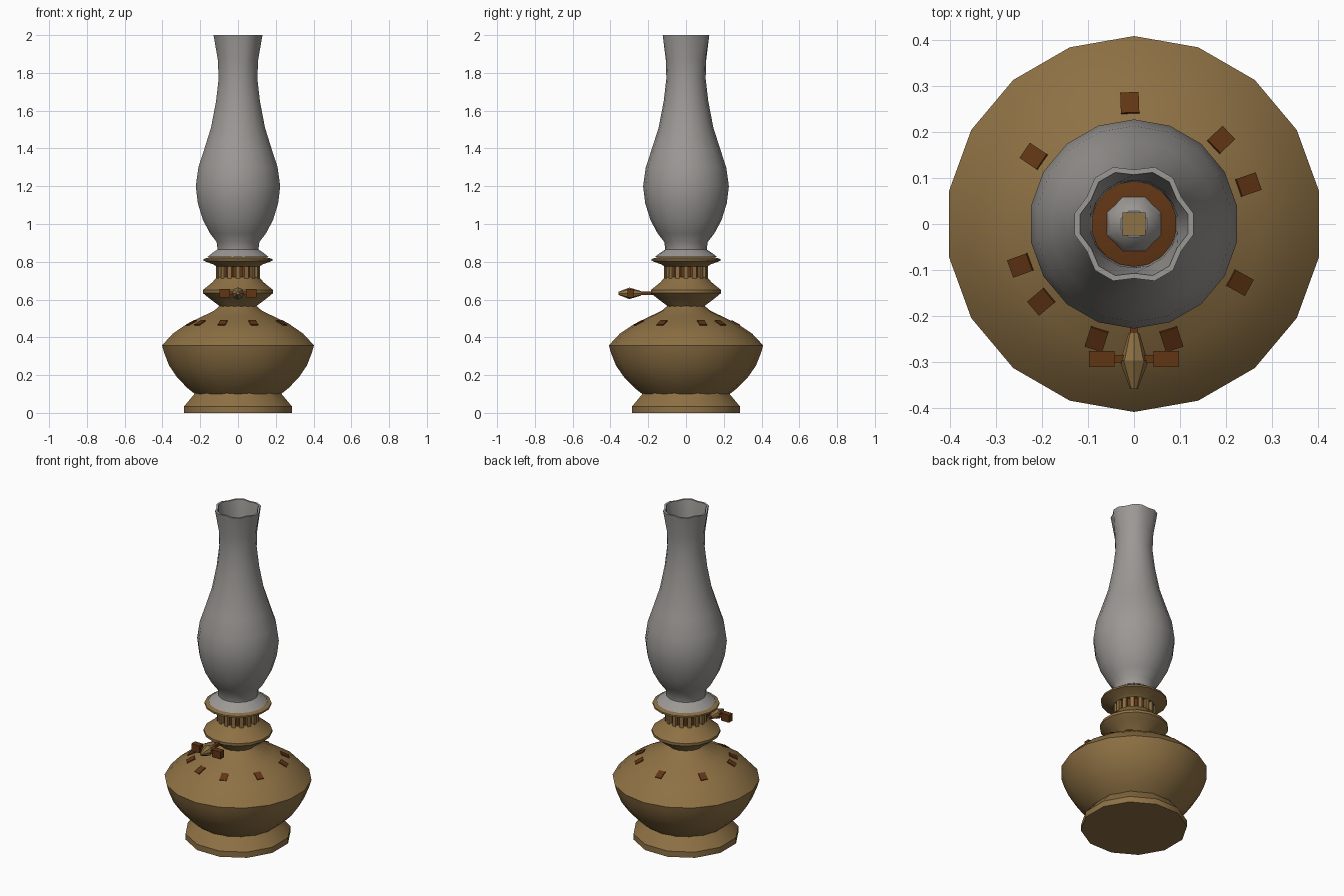
import bpy, bmesh, math
from mathutils import Matrix, Vector

if "Cube" in bpy.data.objects:
    bpy.data.objects.remove(bpy.data.objects["Cube"])


def material(name, rgb):
    m = bpy.data.materials.new(name)
    m.diffuse_color = (*rgb, 1)
    m.use_nodes = True
    m.node_tree.nodes["Principled BSDF"].inputs["Base Color"].default_value = m.diffuse_color
    return m


BRASS = material("aged brass", (0.27, 0.165, 0.058))
GLASS = material("smoky glass", (0.33, 0.315, 0.30))
DARK = material("dark brown", (0.12, 0.036, 0.007))


def finish(name, bm, mat, angle=35):
    bmesh.ops.recalc_face_normals(bm, faces=bm.faces)
    me = bpy.data.meshes.new(name)
    bm.to_mesh(me)
    bm.free()
    me.materials.append(mat)
    ob = bpy.data.objects.new(name, me)
    bpy.context.collection.objects.link(ob)
    bpy.ops.object.select_all(action='DESELECT')
    ob.select_set(True)
    bpy.context.view_layer.objects.active = ob
    bpy.ops.object.shade_smooth_by_angle(angle=math.radians(angle))
    return ob


def lathe(name, profile, mat, sides, caps=True, loop=False, shape=None, angle=35):
    """Spin (radius, z) points round z; cap the ends or close the profile."""
    bm = bmesh.new()
    rings = []
    for r, z in profile:
        ring = []
        for i in range(sides):
            a = math.tau * (i + 0.5) / sides
            rr = r * shape(a, z) if shape else r
            ring.append(bm.verts.new((rr * math.cos(a), rr * math.sin(a), z)))
        rings.append(ring)
    pairs = list(zip(rings, rings[1:]))
    if loop:
        pairs.append((rings[-1], rings[0]))
    for lo, hi in pairs:
        for i in range(sides):
            j = (i + 1) % sides
            bm.faces.new((lo[i], lo[j], hi[j], hi[i]))
    if caps and not loop:
        bm.faces.new(rings[0])
        bm.faces.new(rings[-1])
    return finish(name, bm, mat, angle)


def add_box(bm, size, matrix):
    bmesh.ops.create_cube(bm, size=1, matrix=matrix @ Matrix.Diagonal((*size, 1)))


# Foot and oil reservoir
lathe("foot", [(0.295, 0), (0.295, 0.035), (0.265, 0.07), (0.23, 0.11)], BRASS, 12)
lathe("oil_bowl", [(0.225, 0.095), (0.27, 0.13), (0.325, 0.185), (0.37, 0.25),
                   (0.398, 0.32), (0.408, 0.358), (0.35, 0.42), (0.28, 0.467),
                   (0.20, 0.507), (0.13, 0.54), (0.10, 0.565)], BRASS, 18)

# Burner collar, dark cage core and the flange carrying the glass
lathe("burner_collar", [(0.09, 0.55), (0.105, 0.57), (0.16, 0.61), (0.19, 0.635),
                        (0.19, 0.65), (0.14, 0.69), (0.112, 0.72)], BRASS, 16)
lathe("cage_core", [(0.10, 0.71), (0.10, 0.80)], DARK, 16)
lathe("flange", [(0.118, 0.775), (0.13, 0.785), (0.185, 0.805), (0.185, 0.815),
                 (0.15, 0.825)], BRASS, 16)

# Upright bars round the cage
bm = bmesh.new()
for i in range(16):
    add_box(bm, (0.018, 0.022, 0.08), Matrix.Rotation(math.tau * i / 16, 4, 'Z')
            @ Matrix.Translation((0.108, 0, 0.748)))
finish("cage_bars", bm, BRASS)

# Dark cut-out plates round the shoulder of the bowl
bm = bmesh.new()
for deg in (19, 44, 92, 146, 200, 220, 252, 288, 331):
    add_box(bm, (0.05, 0.04, 0.009), Matrix.Rotation(math.radians(deg), 4, 'Z')
            @ Matrix.Translation((0.262, 0, 0.475)) @ Matrix.Rotation(math.radians(28), 4, 'Y'))
finish("shoulder_openings", bm, DARK)


# Glass chimney: an outer and inner wall, with a six-lobed rim
def crimp(a, z):
    return 1 + max(0, z - 1.85) / 0.15 * 0.07 * math.cos(6 * a)


outer = [(0.165, 0.825), (0.14, 0.845), (0.11, 0.865), (0.115, 0.905), (0.15, 0.95),
         (0.188, 1.02), (0.216, 1.11), (0.227, 1.2), (0.213, 1.3), (0.18, 1.4),
         (0.145, 1.51), (0.118, 1.65), (0.104, 1.77), (0.108, 1.87), (0.127, 2.0)]
inner = [(r - 0.012, z) for r, z in reversed(outer)]
lathe("glass_chimney", outer + inner, GLASS, 18, loop=True, shape=crimp, angle=50)

# Burner parts visible down the chimney
lathe("burner_deck", [(0.12, 0.822), (0.105, 0.845), (0.06, 0.855)], DARK, 12)
lathe("draught_cone", [(0.068, 0.84), (0.055, 0.88), (0.03, 0.90)], GLASS, 8)
bm = bmesh.new()
add_box(bm, (0.05, 0.05, 0.07), Matrix.Translation((0, 0, 0.90)))
finish("wick", bm, BRASS)

# Wick winder: stem, winged key and pointed hub, at the front
bm = bmesh.new()
add_box(bm, (0.018, 0.12, 0.018), Matrix.Translation((0, -0.225, 0.633)))
for s in (-1, 1):
    add_box(bm, (0.055, 0.035, 0.045), Matrix.Translation((s * 0.07, -0.293, 0.633)))
    add_box(bm, (0.05, 0.018, 0.02), Matrix.Translation((s * 0.03, -0.293, 0.633)))
finish("winder_key", bm, DARK)
bm = bmesh.new()
for tip, r, y in ((0.008, 0.032, -0.327), (0.03, 0.012, -0.268)):
    bmesh.ops.create_cone(bm, cap_ends=True, segments=8, radius1=r, radius2=tip, depth=0.062,
                          matrix=Matrix.Translation((0, y, 0.633)) @ Matrix.Rotation(math.pi / 2, 4, 'X'))
finish("winder_hub", bm, BRASS)
